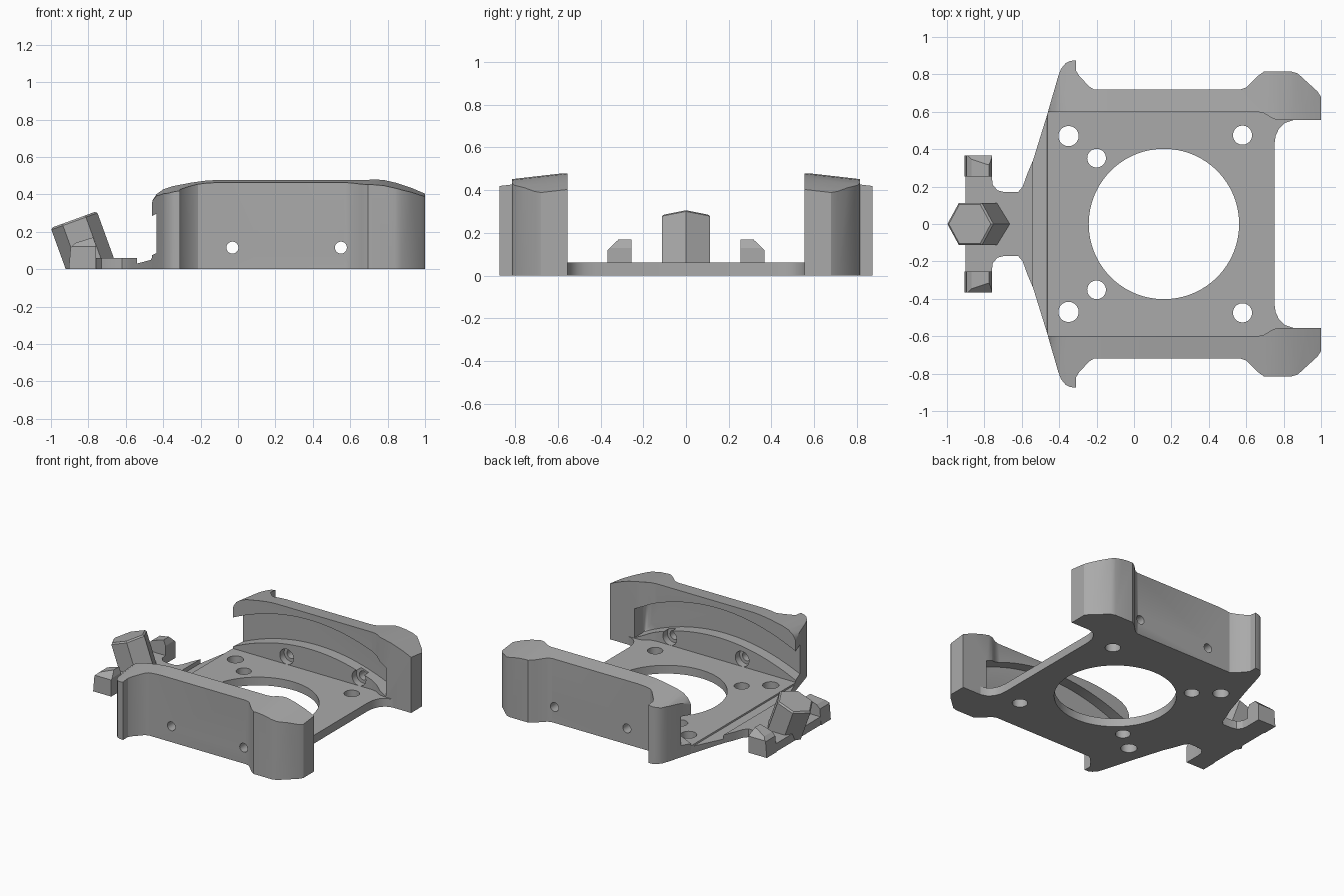
import bpy, bmesh, math
from mathutils import Vector, Matrix

cube = bpy.data.objects.get("Cube")
if cube:
    bpy.data.objects.remove(cube)

grey = bpy.data.materials.new("mid_grey")
grey.use_nodes = True
GREY = (0.40, 0.40, 0.40, 1)
grey.diffuse_color = GREY
grey.node_tree.nodes["Principled BSDF"].inputs["Base Color"].default_value = GREY


def finish(name, bm):
    bmesh.ops.recalc_face_normals(bm, faces=bm.faces)
    me = bpy.data.meshes.new(name)
    bm.to_mesh(me)
    bm.free()
    me.materials.append(grey)
    ob = bpy.data.objects.new(name, me)
    bpy.context.collection.objects.link(ob)
    return ob


def prism(name, pts, axis, a, b, slope=0.0, round_end=0.0):
    """Extrude a profile along y (points are x,z) or z (points are x,y)."""
    bm = bmesh.new()
    put = (lambda p, t: (p[0], t, p[1])) if axis == "y" else (lambda p, t: (p[0], p[1], t))
    lo = [bm.verts.new(put(p, a)) for p in pts]
    hi = [bm.verts.new(put(p, b)) for p in pts]
    bm.faces.new(lo)
    cap = bm.faces.new(hi)
    n = len(pts)
    for i in range(n):
        j = (i + 1) % n
        bm.faces.new((lo[i], lo[j], hi[j], hi[i]))
    for v in bm.verts:
        if v.co.z > 0.2:
            v.co.z -= slope * (v.co.y - 0.57)
    if round_end:
        bmesh.ops.bevel(bm, geom=list(cap.edges), offset=round_end, segments=4,
                        profile=0.5, affect='EDGES')
    return finish(name, bm)


def disc(x, c, r, axis, a, b, n=40):
    pts = [(x + r * math.cos(math.tau * i / n), c + r * math.sin(math.tau * i / n))
           for i in range(n)]
    return prism("cutter", pts, axis, a, b)


def apply_mod(ob, mod):
    bpy.context.view_layer.objects.active = ob
    bpy.ops.object.modifier_apply(modifier=mod.name)


def cut(ob, tool, op='DIFFERENCE'):
    tool.hide_render = True
    mod = ob.modifiers.new("cut", 'BOOLEAN')
    mod.operation, mod.solver, mod.object = op, 'EXACT', tool
    apply_mod(ob, mod)
    bpy.data.objects.remove(tool)


def mirror(ob):
    mod = ob.modifiers.new("mirror", 'MIRROR')
    mod.use_axis = (False, True, False)
    mod.use_mirror_merge = False
    apply_mod(ob, mod)


def smooth(ob):
    bpy.ops.object.select_all(action='DESELECT')
    ob.select_set(True)
    bpy.context.view_layer.objects.active = ob
    bpy.ops.object.shade_smooth_by_angle(angle=math.radians(30))


# Base plate with tab and cross arms
half = [(0.75, 0.42), (0.757, 0.47), (0.775, 0.51), (0.805, 0.54), (0.85, 0.555),
        (0.85, 0.62), (-0.453, 0.62), (-0.54, 0.34), (-0.57, 0.27), (-0.595, 0.2),
        (-0.62, 0.17), (-0.69, 0.17), (-0.73, 0.18), (-0.755, 0.21), (-0.76, 0.25),
        (-0.76, 0.3), (-0.9, 0.3)]
plate = prism("base_plate", half + [(x, -y) for x, y in reversed(half)], "z", 0, 0.06)
cut(plate, disc(0.16, 0, 0.402, "z", -0.1, 0.2, 96))
for x, y, r in ((-0.35, 0.47, 0.054), (-0.2, 0.352, 0.05), (0.58, 0.475, 0.051)):
    for side in (1, -1):
        cut(plate, disc(x, y * side, r, "z", -0.1, 0.2))
cut(plate, prism("cutter", [(-0.54, 0.03), (-0.54, 0.1), (-0.45, 0.1), (-0.465, 0.05)],
                 "y", -0.7, 0.7))
smooth(plate)

# Side walls: plan outline trimmed by a sloping top profile
outline = [(-0.46, 0.6), (-0.405, 0.79), (-0.39, 0.83), (-0.365, 0.86), (-0.34, 0.872),
           (-0.31, 0.875), (-0.31, 0.82), (-0.295, 0.795), (-0.24, 0.735), (-0.215, 0.72),
           (0.57, 0.72), (0.6, 0.73), (0.66, 0.79), (0.695, 0.815), (0.84, 0.815),
           (0.875, 0.805), (0.98, 0.71), (1, 0.68), (1, 0.555), (0.78, 0.555),
           (0.745, 0.562), (0.695, 0.592), (0.66, 0.6)]
walls = prism("side_walls", outline, "z", 0, 0.7)
top = [(-0.6, -0.1), (-0.6, 0.3), (-0.465, 0.34), (-0.455, 0.375), (-0.435, 0.405),
       (-0.4, 0.43), (-0.35, 0.447), (-0.25, 0.466), (-0.18, 0.476), (-0.12, 0.48),
       (0.72, 0.48), (0.78, 0.475), (0.85, 0.459), (0.93, 0.432), (1.05, 0.38), (1.05, -0.1)]
cut(walls, prism("cutter", top, "y", 0.4, 1.0, slope=0.115), 'INTERSECT')

# Arched groove on the inner faces, open at one end
xs = [-0.62 + 1.42 * i / 28 for i in range(29)]
arch = [(x, 0.07 + 0.15 * (1 - ((x - 0.16) / 0.63) ** 2)) for x in xs]
band = arch + [(x, z + 0.21) for x, z in reversed(arch)]
cut(walls, prism("cutter", band, "y", 0.4, 0.68, round_end=0.045))

# Counterbored screw holes
for x in (-0.03, 0.55):
    cut(walls, disc(x, 0.115, 0.032, "y", 0.4, 1.0))
    cut(walls, disc(x, 0.115, 0.055, "y", 0.4, 0.65))
mirror(walls)
smooth(walls)

# Upright lugs at the arm ends
lugs = prism("arm_lugs", [(-0.905, 0.0), (-0.895, 0.115), (-0.87, 0.14), (-0.775, 0.17),
                          (-0.76, 0.13), (-0.76, 0.0)], "y", 0.255, 0.367)
trim = [(0.2, -0.1), (0.4, -0.1), (0.4, 0.08), (0.367, 0.12), (0.32, 0.165), (0.3, 0.2), (0.2, 0.2)]
trimmer = prism("cutter", [(-y, z) for y, z in trim], "y", -1.2, -0.5)
trimmer.data.transform(Matrix.Rotation(-math.pi / 2, 4, 'Z'))
trimmer.data.transform(Matrix.Diagonal((1, 1, 1, 1)))
# Turning the profile maps its x to y and its depth to x
for v in trimmer.data.vertices:
    v.co = Vector((-abs(v.co.x), abs(v.co.y), v.co.z))
bm = bmesh.new()
bm.from_mesh(trimmer.data)
bmesh.ops.recalc_face_normals(bm, faces=bm.faces)
bm.to_mesh(trimmer.data)
bm.free()
cut(lugs, trimmer, 'INTERSECT')
mirror(lugs)

# Tilted hexagonal post, cut flat at the ground
bm = bmesh.new()
bmesh.ops.create_cone(bm, cap_ends=True, segments=6, radius1=0.131, radius2=0.131, depth=0.6)
for v in bm.verts:
    v.co.z -= 0.3
bmesh.ops.rotate(bm, verts=bm.verts, matrix=Matrix.Rotation(math.radians(30), 3, 'Z'))
if max(v.co.x for v in bm.verts) < 0.125:
    bmesh.ops.rotate(bm, verts=bm.verts, matrix=Matrix.Rotation(math.radians(30), 3, 'Z'))
rim = [e for e in bm.edges if all(v.co.z > -0.01 for v in e.verts)]
bmesh.ops.bevel(bm, geom=rim, offset=0.01, segments=1, affect='EDGES')
bmesh.ops.rotate(bm, verts=bm.verts, matrix=Matrix.Rotation(math.radians(-20), 3, 'Y'))
bmesh.ops.translate(bm, verts=bm.verts, vec=(-0.878, 0, 0.265))
cutting = bmesh.ops.bisect_plane(bm, geom=bm.verts[:] + bm.edges[:] + bm.faces[:],
                                 plane_co=(0, 0, 0), plane_no=(0, 0, 1), clear_inner=True)
bmesh.ops.holes_fill(bm, edges=[e for e in bm.edges if e.is_boundary])
finish("hex_post", bm)
